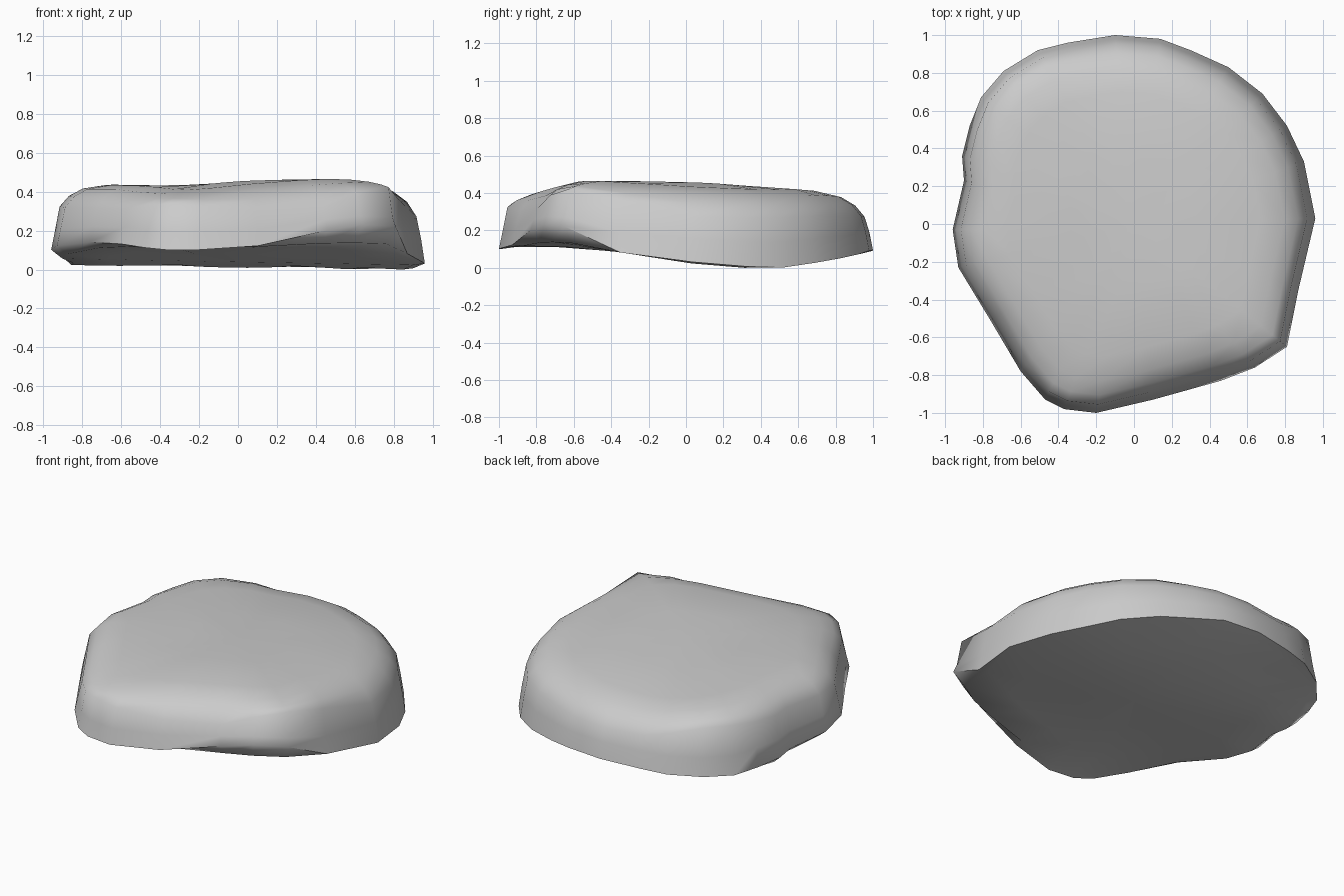
import bpy, bmesh

cube = bpy.data.objects.get("Cube")
if cube:
    bpy.data.objects.remove(cube, do_unlink=True)

# Stone grey
mat = bpy.data.materials.new("stone grey")
mat.use_nodes = True
grey = (0.6, 0.6, 0.6, 1)
mat.diffuse_color = grey
mat.node_tree.nodes["Principled BSDF"].inputs["Base Color"].default_value = grey

# Widest rim of the slab: x, y, height, roundness of the shoulder above
rim = [(.96, .03, .04, 1.3), (.90, .33, .015, 1.2), (.81, .52, .01, 1.1),
       (.68, .69, .035, 1), (.5, .83, .06, 1), (.3, .92, .08, 1),
       (.14, .98, .1, 1), (-.1, 1, .1, 1), (-.35, .96, .09, 1),
       (-.51, .92, .08, .8), (-.69, .81, .07, .6), (-.81, .67, .06, .7),
       (-.87, .52, .07, .9), (-.91, .36, .08, 1), (-.90, .23, .09, 1),
       (-.96, -.03, .11, 1), (-.93, -.23, .13, 1), (-.76, -.51, .15, 1),
       (-.60, -.78, .14, .8), (-.47, -.93, .12, .5), (-.37, -.98, .11, .4),
       (-.2, -1, .11, .6), (.1, -.93, .13, 1.1), (.46, -.83, .21, 1.1),
       (.64, -.76, .24, .5), (.81, -.65, .23, .2), (.87, -.35, .09, .8)]


def interp(t, keys):
    """Piecewise linear height along a profile."""
    for (a, u), (b, v) in zip(keys, keys[1:]):
        if t <= b:
            return u + (v - u) * max(0, (t - a) / (b - a))
    return keys[-1][1]


def top(x, y):
    along = interp(y, [(-1, .43), (-.85, .44), (-.48, .475), (.13, .465),
                       (.6, .44), (.85, .42), (1, .405)])
    across = interp(x, [(-.6, -.02), (-.25, -.03), (0, -.01), (.38, 0),
                        (.75, -.025), (1, -.04)])
    return along + across - .04 * x * y


def under(x, y):
    along = interp(y, [(-1, .105), (-.55, .105), (0, .035), (.35, .005),
                       (.6, .02), (.9, .07)])
    corner_lift = .12 * y * y * max(0, x) if y < 0 else 0
    return along + .015 * (.85 - x) + corner_lift


def ring(bm, scale, height):
    return [bm.verts.new((x * scale, y * scale,
                          height(x * scale, y * scale, z, k)))
            for x, y, z, k in rim]


def bridge(bm, lower, upper):
    for i in range(len(lower)):
        j = (i + 1) % len(lower)
        bm.faces.new((lower[i], lower[j], upper[j], upper[i]))


def cap(bm, loop, z, flip):
    centre = bm.verts.new((0, 0, z))
    for i in range(len(loop)):
        pair = [loop[i], loop[(i + 1) % len(loop)]]
        bm.faces.new((pair[::-1] if flip else pair) + [centre])


# Underside, rim and flank
bm = bmesh.new()
rings = [ring(bm, s, lambda x, y, z, k: under(x, y)) for s in (.35, .7, .94)]
rings.append(ring(bm, 1, lambda x, y, z, k: z))
rings.append(ring(bm, .98, lambda x, y, z, k: z * .6 + .14))

# Rounded shoulder and crown
for scale, drop in ((.955, .115), (.905, .06), (.83, .022), (.7, .003), (.35, 0)):
    rings.append(ring(bm, scale, lambda x, y, z, k: top(x, y) - drop * k))
for lower, upper in zip(rings, rings[1:]):
    bridge(bm, lower, upper)
cap(bm, rings[0], under(0, 0), True)
cap(bm, rings[-1], top(0, 0), False)
bmesh.ops.recalc_face_normals(bm, faces=bm.faces)

# Rest the slab on the ground
low = min(v.co.z for v in bm.verts)
bmesh.ops.translate(bm, verts=bm.verts, vec=(0, 0, -low))

mesh = bpy.data.meshes.new("flat_stone")
bm.to_mesh(mesh)
bm.free()
mesh.materials.append(mat)
stone = bpy.data.objects.new("flat_stone", mesh)
bpy.context.collection.objects.link(stone)
bpy.context.view_layer.objects.active = stone
stone.select_set(True)
bpy.ops.object.shade_smooth_by_angle(angle=1.2)
